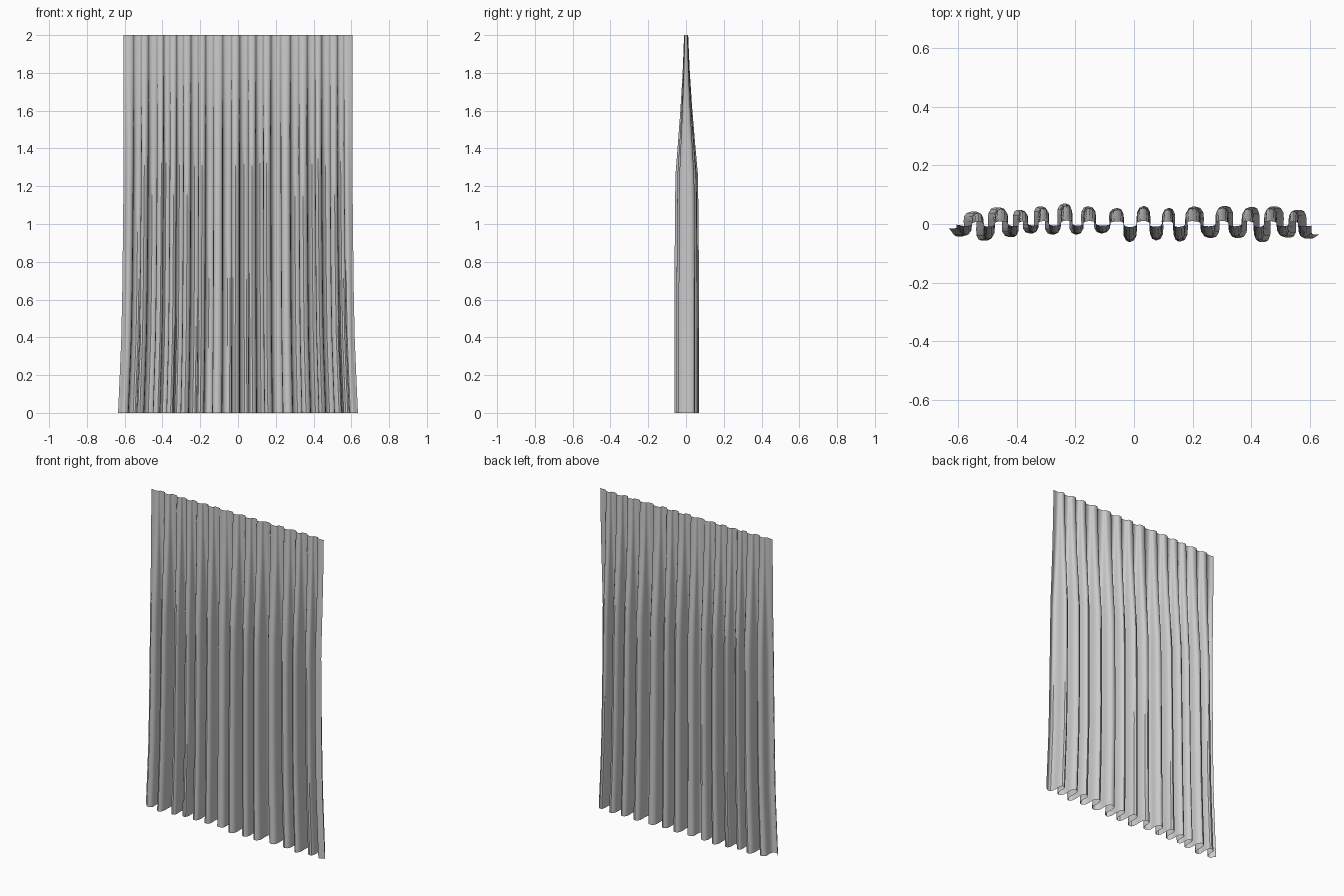
import bpy, bmesh, math

if "Cube" in bpy.data.objects:
    bpy.data.objects.remove(bpy.data.objects["Cube"])

# Pleat centres (x, depth y), alternating front and back, seen from the top
PLEATS = [(-.635, -.015), (-.605, -.042), (-.555, .042), (-.52, -.057), (-.475, .057), (-.425, -.045),
          (-.40, .048), (-.357, -.032), (-.325, .06), (-.282, -.036), (-.24, .07),
          (-.20, -.036), (-.16, .06), (-.112, -.032), (-.057, .055), (-.015, -.062),
          (.034, .062), (.077, -.056), (.122, .055), (.158, -.06), (.208, .06),
          (.267, -.048), (.315, .062), (.36, -.048), (.41, .058), (.445, -.062),
          (.485, .06), (.535, -.046), (.57, .048), (.605, -.05), (.635, -.036)]
STEPS = 7

# Height rows: z, share of full depth, share of the hem flare
ROWS = [(2, 0, 0), (1.8, .15, 0), (1.6, .38, 0), (1.42, .64, 0), (1.26, .88, .03),
        (1.1, .92, .08), (.9, .95, .15), (.65, 1, .25), (.4, 1, .42), (.2, 1, .7), (0, 1, 1)]


def pleat_row(depth, flare):
    """One wavy cross-section of the cloth."""
    pts = []
    scale = .953 + .047 * flare
    bulge = .85 + .4 * depth
    ends = len(PLEATS) - 2
    for i in range(len(PLEATS) - 1):
        (x0, y0), (x1, y1) = PLEATS[i], PLEATS[i + 1]
        b = 0 if i in (0, ends) else bulge
        for s in range(STEPS + (i == ends)):
            u = s / STEPS
            x = x0 + (x1 - x0) * (u + b * math.sin(2 * math.pi * u) / (2 * math.pi))
            w = .5 - .5 * math.cos(math.pi * u)
            full = y0 + (y1 - y0) * w
            top = .009 * full / .055
            pts.append((x * scale, top + (full - top) * depth))
    return pts


# Pleated cloth sheet
bm = bmesh.new()
grid = [[bm.verts.new((x, y, z)) for x, y in pleat_row(d, f)] for z, d, f in ROWS]
for upper, lower in zip(grid, grid[1:]):
    for i in range(len(upper) - 1):
        bm.faces.new((upper[i], lower[i], lower[i + 1], upper[i + 1]))
mesh = bpy.data.meshes.new("curtain")
bm.to_mesh(mesh)
bm.free()
curtain = bpy.data.objects.new("curtain", mesh)
bpy.context.collection.objects.link(curtain)
bpy.context.view_layer.objects.active = curtain
curtain.select_set(True)
bpy.ops.object.shade_smooth_by_angle(angle=math.radians(40))
